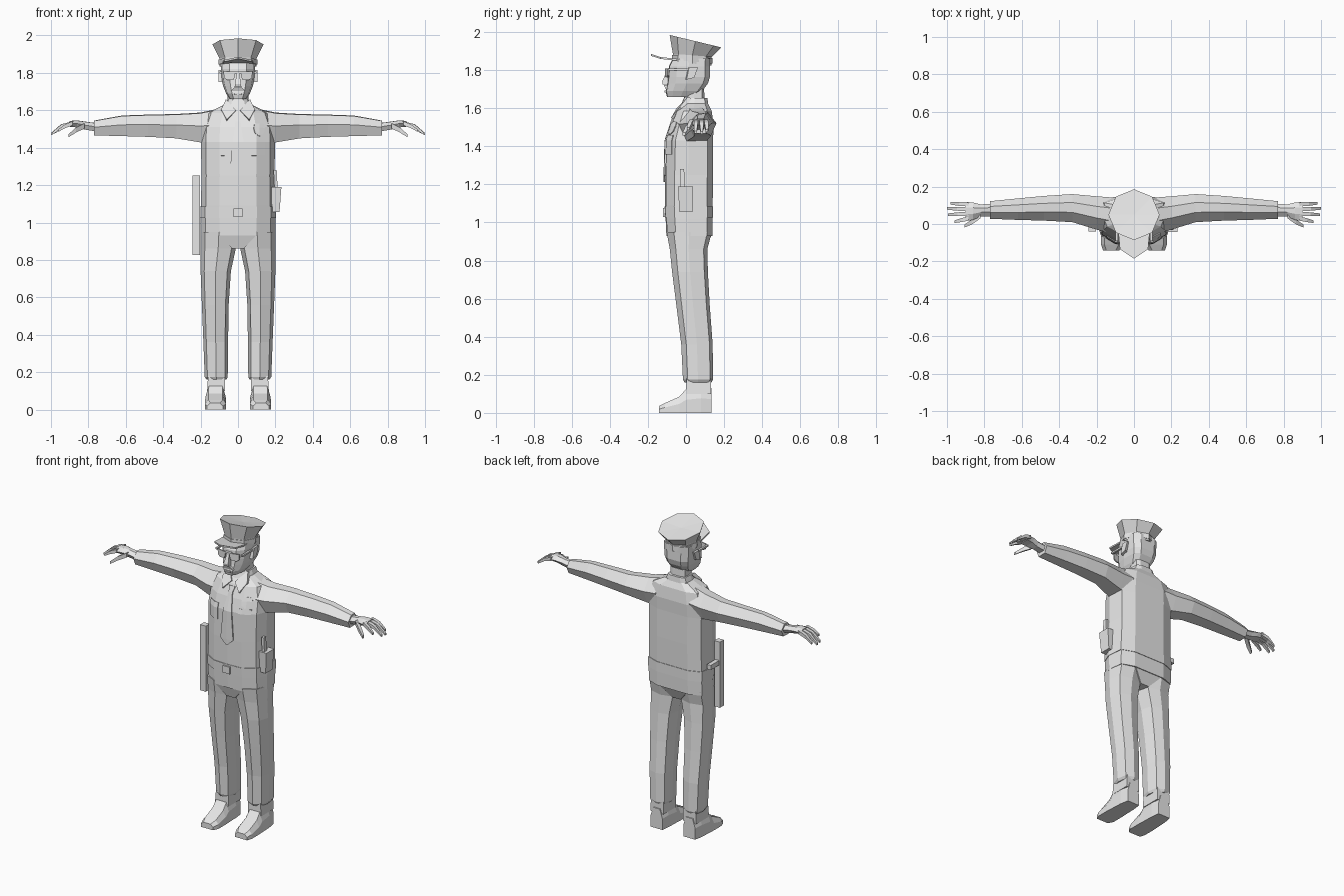
import bpy, bmesh, math
from mathutils import Vector
from mathutils.bvhtree import BVHTree

if "Cube" in bpy.data.objects:
    bpy.data.objects.remove(bpy.data.objects["Cube"])

grey = bpy.data.materials.new("plain_grey")
grey.diffuse_color = (0.8, 0.8, 0.8, 1)
grey.use_nodes = True
grey.node_tree.nodes["Principled BSDF"].inputs["Base Color"].default_value = grey.diffuse_color


def finish(name, bm, recalc=True):
    if recalc:
        bmesh.ops.recalc_face_normals(bm, faces=bm.faces)
    me = bpy.data.meshes.new(name)
    bm.to_mesh(me)
    me.materials.append(grey)
    ob = bpy.data.objects.new(name, me)
    bpy.context.collection.objects.link(ob)
    return ob


def loft(name, rings, top=None):
    """Skin closed rings of equal length; optional apex point closes the top."""
    bm = bmesh.new()
    vs = [[bm.verts.new(p) for p in r] for r in rings]
    n = len(vs[0])
    for a, b in zip(vs, vs[1:]):
        for i in range(n):
            bm.faces.new((a[i], a[(i + 1) % n], b[(i + 1) % n], b[i]))
    bm.faces.new(vs[0])
    if top:
        t = bm.verts.new(top)
        for i in range(n):
            bm.faces.new((vs[-1][i], vs[-1][(i + 1) % n], t))
    else:
        bm.faces.new(vs[-1])
    return finish(name, bm)


def rect(x0, x1, y0, y1, z):
    return [(x0, y0, z), (x1, y0, z), (x1, y1, z), (x0, y1, z)]


def box(name, x0, x1, y0, y1, z0, z1):
    return loft(name, [rect(x0, x1, y0, y1, z0), rect(x0, x1, y0, y1, z1)])


def flip(rings, s):
    return [[(s * p[0], p[1], p[2]) for p in r] for r in rings]


def body_ring(z, w, f, b):
    half = [(0, 0), (.5, .02), (.87, .2), (1, .48), (.95, .88), (.55, 1), (0, 1)]
    pts = [(u * w, f + t * (b - f), z) for u, t in half]
    return pts + [(-x, y, q) for x, y, q in pts[-2:0:-1]]


SIDES = ((1, "left"), (-1, "right"))

# Torso and belt
torso = loft("torso", [body_ring(*r) for r in (
    (.93, .2, -.103, .138), (1.02, .2, -.107, .14), (1.09, .198, -.11, .14),
    (1.25, .195, -.11, .142), (1.43, .198, -.105, .142), (1.51, .193, -.082, .145),
    (1.585, .165, -.05, .135), (1.625, .085, -.02, .115))])
loft("belt", [body_ring(1.025, .203, -.111, .143), body_ring(1.085, .202, -.113, .143)])
box("belt_buckle", -.025, .025, -.122, -.1, 1.03, 1.075)
loft("crotch", [rect(-.03, .03, -.075, .1, .86), rect(-.1, .1, -.098, .135, .935)])

# Legs with cuffs, and shoes
for s, side in SIDES:
    def leg_ring(z, xi, xo, f, b):
        shape = ((.12, .1), (.5, 0), (.88, .16), (1, .5), (.92, .9), (.5, 1), (.1, .9), (0, .5))
        return [(xi + u * (xo - xi), f + t * (b - f), z) for u, t in shape]
    loft(side + "_trouser_leg", flip([leg_ring(*r) for r in (
        (.16, .062, .168, -.008, .134), (.175, .055, .178, -.016, .142),
        (.36, .053, .185, -.025, .14), (.56, .05, .193, -.05, .125),
        (.74, .038, .2, -.073, .115), (.86, .012, .2, -.085, .112),
        (.95, .004, .2, -.102, .136))], s))
    loft(side + "_ankle", flip([rect(.07, .165, .0, .13, .1), rect(.07, .16, .002, .13, .18)], s))
    # shoe skinned from heel to toe
    sec = []
    for y, xi, xo, h in ((.135, .075, .16, .13), (.08, .068, .17, .14), (.0, .066, .174, .125),
                         (-.035, .064, .176, .085), (-.11, .064, .176, .052), (-.143, .08, .165, .035)):
        d = .018
        sec.append([(xi, y, 0), (xo, y, 0), (xo, y, h * .55), (xo - d, y, h),
                    (xi + d, y, h), (xi, y, h * .55)])
    loft(side + "_shoe", flip(sec, s))

# Sleeves and hands
for s, side in SIDES:
    def arm_ring(x, y0, y1, z0, z1):
        cy, hy, cz, hz = (y0 + y1) / 2, (y1 - y0) / 2, (z0 + z1) / 2, (z1 - z0) / 2
        shape = ((-1, .1), (-.3, .95), (.4, 1), (1, .1), (.6, -.95), (-.6, -1))
        return [(x, cy + u * hy, cz + v * hz) for u, v in shape]
    loft(side + "_sleeve", flip([arm_ring(*r) for r in (
        (.12, -.05, .142, 1.42, 1.605), (.2, -.03, .148, 1.428, 1.588),
        (.33, .01, .16, 1.45, 1.58), (.48, .018, .15, 1.458, 1.577),
        (.62, .022, .137, 1.462, 1.572), (.77, .028, .122, 1.466, 1.545))], s))
    loft(side + "_palm", flip([arm_ring(*r) for r in (
        (.76, .04, .108, 1.487, 1.532), (.82, .04, .105, 1.497, 1.54),
        (.86, .022, .115, 1.508, 1.546), (.9, .015, .118, 1.512, 1.543))], s))

    def digit(name, path, r):
        loft(name, flip([[(x, y + k * u, z + k * v) for u, v in ((-r, -r), (r, -r), (r, r), (-r, r))]
                         for (x, y, z), k in zip(path, (1, .95, .6))], s))
    for i, (y0, y1, xt) in enumerate(((.105, .11, .98), (.08, .083, 1.0), (.054, .05, .995), (.029, .012, .96))):
        digit(f"{side}_finger_{i + 1}", [(.885, y0, 1.53), (.88 + (xt - .88) * .55, (y0 + y1) / 2, 1.515),
                                         (xt, y1, 1.472 + (1 - xt) * .5)], .011)
    digit(side + "_thumb", [(.82, .045, 1.517), (.865, .012, 1.495), (.905, -.01, 1.465)], .014)

# Neck and collar
loft("neck", [body_ring(1.6, .055, -.015, .1), body_ring(1.7, .055, -.005, .095)])
loft("collar", [body_ring(1.6, .085, -.035, .12), body_ring(1.655, .064, -.01, .112)])
for s, side in SIDES:
    tri = [(.012, -.05, 1.6), (.06, -.078, 1.55), (.09, -.035, 1.605), (.064, .01, 1.66)]
    loft(side + "_collar_flap", flip([tri, [(x, y + .02, z - .01) for x, y, z in tri]], s))

# Patches laid on the chest: rows of (x, z) points
bm = bmesh.new()
bm.from_mesh(torso.data)
chest = BVHTree.FromBMesh(bm)
bm.free()


def patch(name, rows, lift):
    b = bmesh.new()
    vs = []
    for row in rows:
        line = []
        for x, z in row:
            hit = chest.ray_cast(Vector((x, -1, z)), Vector((0, 1, 0)))[0]
            line.append(b.verts.new((x, hit.y - lift, z)))
        vs.append(line)
    for r, q in zip(vs, vs[1:]):
        for i in range(len(r) - 1):
            b.faces.new((r[i], r[i + 1], q[i + 1], q[i]))
    ob = finish(name, b, False)
    for f in ob.data.polygons:
        if f.normal.y > 0:
            f.flip()
    mod = ob.modifiers.new("thickness", 'SOLIDIFY')
    mod.thickness = .008
    mod.offset = -1


patch("tie", [[(-w, z), (0, z), (w, z)] for z, w in (
    (1.575, .022), (1.54, .013), (1.43, .03), (1.25, .045), (1.212, .004))], .008)
for s, side in SIDES:
    patch(side + "_chest_pocket", [[(s * x, z) for x in (.072, .099, .147)]
                                   for z in (1.46, 1.43, 1.357)], .005)
patch("badge", [[(.115 - w, z), (.115, z + .004), (.115 + w, z)] for z, w in (
    (1.527, .026), (1.505, .03), (1.48, .024), (1.462, .004))], .006)

# Head and facial features
loft("head", [body_ring(*r) for r in (
    (1.66, .045, -.1, .05), (1.69, .064, -.107, .085), (1.73, .08, -.098, .115),
    (1.765, .088, -.094, .126), (1.82, .092, -.09, .125), (1.86, .092, -.07, .125))])
loft("nose", [rect(-.018, .018, -.122, -.08, 1.725), rect(-.016, .016, -.125, -.08, 1.74),
              rect(-.007, .007, -.1, -.08, 1.8)])
loft("moustache", [rect(-.04, .04, -.108, -.08, 1.702), rect(-.02, .02, -.115, -.08, 1.722)])
box("lower_lip", -.022, .022, -.112, -.09, 1.682, 1.692)
box("glasses_bridge", -.02, .02, -.108, -.09, 1.797, 1.808)
for s, side in SIDES:
    lens = [(.012, 1.808), (.078, 1.808), (.074, 1.772), (.058, 1.762), (.022, 1.765)]
    loft(side + "_lens", flip([[(x, y + x * .2, z) for x, z in lens] for y in (-.113, -.105)], s))
    box(side + "_glasses_arm", *sorted((s * .086, s * .098)), -.092, .03, 1.797, 1.808)
    ear = [(-.005, 1.75), (.035, 1.76), (.055, 1.815), (.008, 1.815)]
    loft(side + "_ear", flip([[(.075, y, z) for y, z in ear],
                              [(.104, y + .008, z) for y, z in ear]], s))


# Peaked cap
def cap_ring(cy, rx, ry, z, slope):
    a = [k * math.pi / 4 for k in range(8)]
    return [(rx * math.sin(t), cy - ry * math.cos(t), z + slope * ry * math.cos(t)) for t in a]


loft("cap", [cap_ring(.033, .099, .102, 1.835, .1), cap_ring(.033, .099, .102, 1.878, .08),
             cap_ring(.05, .137, .136, 1.952, .24)], (0, .05, 1.945))
loft("cap_band", [cap_ring(.033, .103, .106, 1.845, .1), cap_ring(.033, .103, .106, 1.872, .08)])
brim = [(-.085, -.03), (-.075, -.135), (0, -.185), (.075, -.135), (.085, -.03)]
loft("cap_visor", [[(x, y, 1.857 - .1 * y - .15 * abs(x) + dz) for x, y in brim] for dz in (0, .01)])

# Baton with side handle, and holster with grip
box("baton", -.243, -.203, -.04, 0, .825, 1.25)
box("baton_handle", -.237, -.21, -.01, .085, 1.1, 1.13)
loft("holster", [rect(.18, .222, -.035, .035, 1.055), rect(.18, .232, -.042, .038, 1.19)])
loft("holster_grip", [rect(.195, .212, -.032, -.005, 1.18), rect(.19, .207, -.032, -.01, 1.28)])
